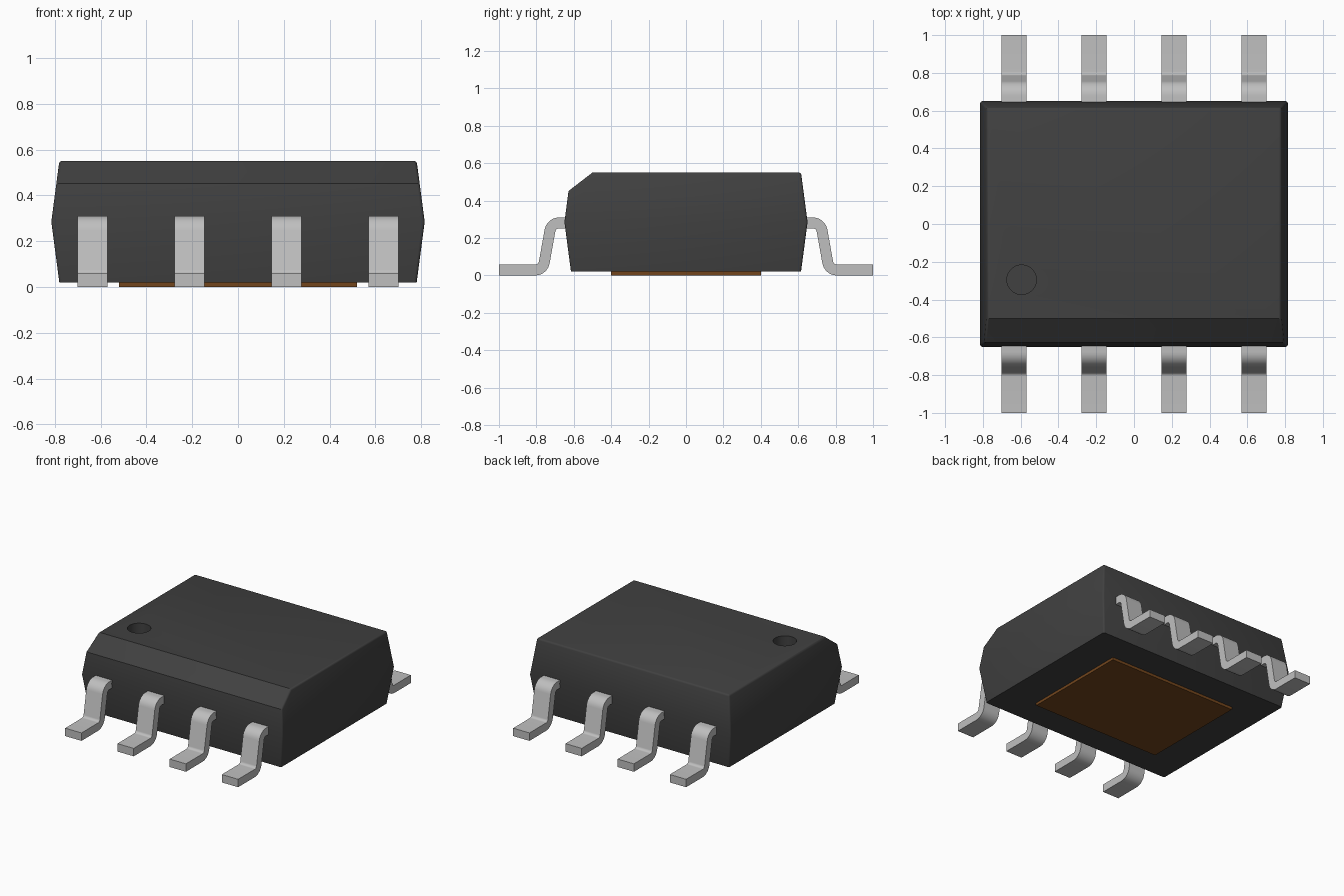
import bpy, bmesh, math
from mathutils import Vector

old = bpy.data.objects.get("Cube")
if old:
    bpy.data.objects.remove(old, do_unlink=True)


def material(name, rgb, rough=0.6):
    m = bpy.data.materials.new(name)
    m.use_nodes = True
    m.diffuse_color = (*rgb, 1)
    bsdf = m.node_tree.nodes["Principled BSDF"]
    bsdf.inputs["Base Color"].default_value = (*rgb, 1)
    bsdf.inputs["Roughness"].default_value = rough
    return m


BLACK = material("black plastic", (0.052, 0.052, 0.052))
TIN = material("tinned metal", (0.52, 0.52, 0.52))
COPPER = material("copper brown", (0.17, 0.06, 0.012))


def finish(bm, name, mat):
    bmesh.ops.recalc_face_normals(bm, faces=bm.faces[:])
    me = bpy.data.meshes.new(name)
    bm.to_mesh(me)
    bm.free()
    me.materials.append(mat)
    ob = bpy.data.objects.new(name, me)
    bpy.context.collection.objects.link(ob)
    return ob


def select_only(ob):
    bpy.ops.object.select_all(action="DESELECT")
    ob.select_set(True)
    bpy.context.view_layer.objects.active = ob


def smooth(ob, degrees):
    select_only(ob)
    bpy.ops.object.shade_smooth_by_angle(angle=math.radians(degrees))


# Package body: drafted walls meeting at a middle ridge
bm = bmesh.new()
rings = []
for hx, hy, z in ((0.78, 0.615, 0.02), (0.815, 0.65, 0.285), (0.78, 0.615, 0.55)):
    rings.append([bm.verts.new((sx * hx, sy * hy, z))
                  for sx, sy in ((-1, -1), (1, -1), (1, 1), (-1, 1))])
bm.faces.new(rings[0])
bm.faces.new(rings[2])
for a, b in zip(rings, rings[1:]):
    for i in range(4):
        j = (i + 1) % 4
        bm.faces.new((a[i], a[j], b[j], b[i]))

# Sloped cut along the top front edge
cut = bmesh.ops.bisect_plane(bm, geom=bm.verts[:] + bm.edges[:] + bm.faces[:],
                             plane_co=(0, -0.50, 0.55), plane_no=(0, -0.10, 0.13),
                             clear_outer=True)
bmesh.ops.contextual_create(
    bm, geom=[e for e in cut["geom_cut"] if isinstance(e, bmesh.types.BMEdge)])
bmesh.ops.recalc_face_normals(bm, faces=bm.faces[:])

# Slightly rounded top and corner edges
sharp = [e for e in bm.edges
         if e.calc_face_angle(0) > math.radians(60)
         and sum(v.co.z for v in e.verts) / 2 > 0.03]
bmesh.ops.bevel(bm, geom=sharp, offset=0.012, segments=3, profile=0.5,
                affect="EDGES", clamp_overlap=True)
body = finish(bm, "package_body", BLACK)

# Round pin-one recess in the top
bm = bmesh.new()
bmesh.ops.create_cone(bm, cap_ends=True, segments=48, radius1=0.078, radius2=0.078, depth=0.2)
bmesh.ops.translate(bm, verts=bm.verts[:], vec=(-0.595, -0.295, 0.55))
cutter = finish(bm, "recess_cutter", BLACK)
cutter.hide_render = True
mod = body.modifiers.new("recess", "BOOLEAN")
mod.operation = "DIFFERENCE"
mod.solver = "EXACT"
mod.object = cutter
select_only(body)
bpy.ops.object.modifier_apply(modifier=mod.name)
bpy.data.objects.remove(cutter, do_unlink=True)
smooth(body, 30)

# Thermal pad under the body
bm = bmesh.new()
bmesh.ops.create_cube(bm, size=1)
for v in bm.verts:
    v.co = (v.co.x * 1.04, v.co.y * 0.80, 0.0125 + v.co.z * 0.025)
finish(bm, "thermal_pad", COPPER)


def lead_profile(half=0.029, r=0.05, steps=8):
    """Closed (y, z) outline of a gull-wing lead, offset from its centre line."""
    top, foot = Vector((0.720, 0.281)), Vector((0.765, half))
    turn = math.atan2(top.y - foot.y, foot.x - top.x)
    t = r * math.tan(turn / 2)
    c1, c2 = top + Vector((-t, -r)), foot + Vector((t, r))
    up = Vector((0, 1))
    path = [(Vector((0.61, top.y)), up)]
    angles = [turn * i / steps for i in range(steps + 1)]
    normals = [Vector((math.sin(a), math.cos(a))) for a in angles]
    path += [(c1 + n * r, n) for n in normals]
    path += [(c2 - n * r, n) for n in reversed(normals)]
    path.append((Vector((1.0, foot.y)), up))
    return [p + n * half for p, n in path] + [p - n * half for p, n in reversed(path)]


def lead(name, x, side, width=0.132):
    bm = bmesh.new()
    face = bm.faces.new([bm.verts.new((x - width / 2, side * p.x, p.y))
                         for p in lead_profile()])
    ext = bmesh.ops.extrude_face_region(bm, geom=[face])
    bmesh.ops.translate(bm, vec=(width, 0, 0),
                        verts=[g for g in ext["geom"] if isinstance(g, bmesh.types.BMVert)])
    smooth(finish(bm, name, TIN), 30)


# Four leads on each long side
for label, side in (("front", -1), ("back", 1)):
    for i in range(4):
        lead(f"{label}_lead_{i + 1}", (i - 1.5) * 0.4235, side)
